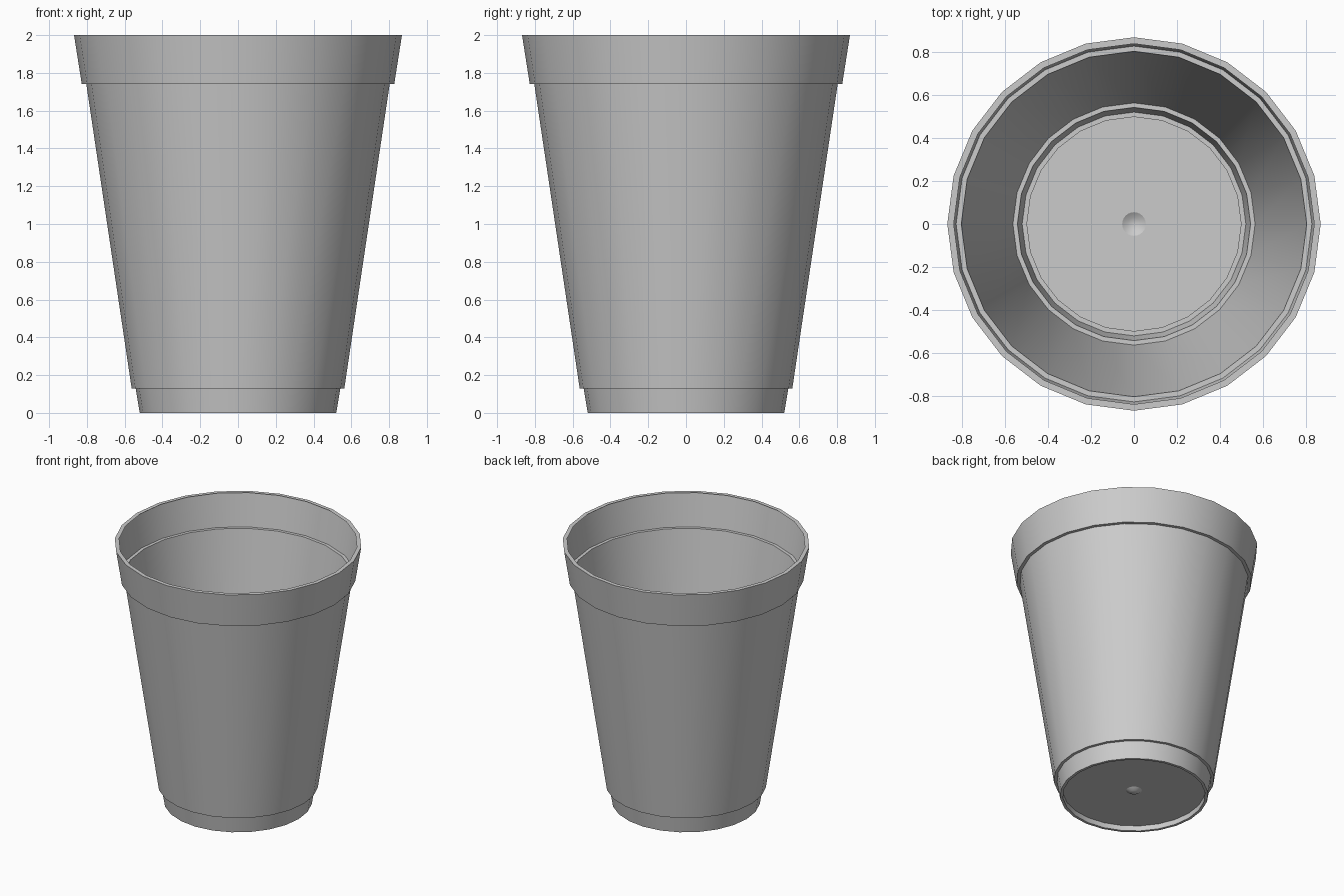
import bpy
import bmesh
from math import radians, sin, cos, pi

if "Cube" in bpy.data.objects:
    bpy.data.objects.remove(bpy.data.objects["Cube"])

SIDES = 24


def lathe(name, profile, sides=SIDES):
    """Revolve (radius, z) points around z; radius 0 becomes a single pole."""
    bm = bmesh.new()
    rings = []
    for r, z in profile:
        if r == 0:
            rings.append([bm.verts.new((0, 0, z))] * sides)
        else:
            rings.append([bm.verts.new((r * cos(2 * pi * i / sides),
                                        r * sin(2 * pi * i / sides), z))
                          for i in range(sides)])
    for a, b in zip(rings, rings[1:]):
        for i in range(sides):
            j = (i + 1) % sides
            loop = list(dict.fromkeys((a[i], a[j], b[j], b[i])))
            bm.faces.new(loop)
    mesh = bpy.data.meshes.new(name)
    bm.to_mesh(mesh)
    bm.free()
    obj = bpy.data.objects.new(name, mesh)
    bpy.context.collection.objects.link(obj)
    bpy.ops.object.select_all(action='DESELECT')
    obj.select_set(True)
    bpy.context.view_layer.objects.active = obj
    bpy.ops.object.shade_smooth_by_angle(angle=radians(30))
    return obj


# Thin-walled cup, from the centre of the floor out and up to the rim
floor_dimple = [(0, 0.018), (0.03, 0.024), (0.055, 0.04)]
raised_floor = [(0.50, 0.04), (0.50, 0)]
foot = [(0.52, 0), (0.542, 0.13)]
tapered_wall = [(0.563, 0.13), (0.803, 1.74)]
top_band = [(0.827, 1.74), (0.868, 2.0)]
rim_lip = [(0.838, 2.0)]

lathe("cup", floor_dimple + raised_floor + foot + tapered_wall + top_band + rim_lip)
